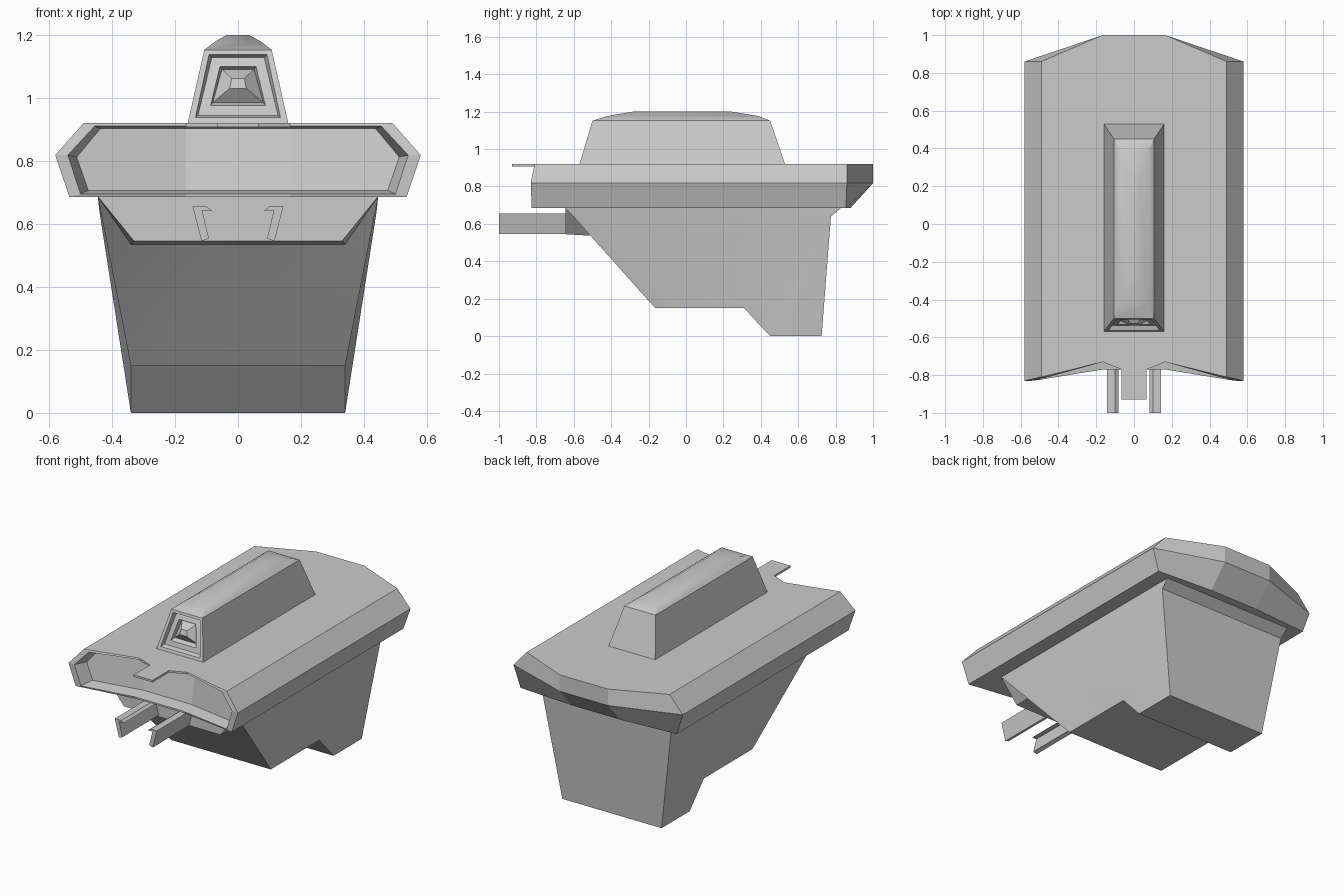
import bpy, bmesh

if "Cube" in bpy.data.objects:
    bpy.data.objects.remove(bpy.data.objects["Cube"])


def build(name, polys, smooth=None):
    """Make an object from polygons given as coordinate lists, welding shared corners."""
    bm = bmesh.new()
    for p in polys:
        bm.faces.new([bm.verts.new(c) for c in p])
    bmesh.ops.remove_doubles(bm, verts=bm.verts, dist=1e-4)
    bmesh.ops.recalc_face_normals(bm, faces=bm.faces)
    me = bpy.data.meshes.new(name)
    bm.to_mesh(me)
    bm.free()
    ob = bpy.data.objects.new(name, me)
    bpy.context.collection.objects.link(ob)
    if smooth:
        bpy.context.view_layer.objects.active = ob
        ob.select_set(True)
        bpy.ops.object.shade_smooth_by_angle(angle=smooth)
        ob.select_set(False)
    return ob


def loft(rings):
    """Quads between successive closed rings."""
    out = []
    for a, b in zip(rings, rings[1:]):
        n = len(a)
        out += [[a[i], a[(i + 1) % n], b[(i + 1) % n], b[i]] for i in range(n)]
    return out


def flip(p):
    return [(-x, y, z) for x, y, z in p]


def mirror_ring(half):
    return half + flip(half)[::-1]


def prism(name, poly, offset):
    top = [tuple(a + b for a, b in zip(p, offset)) for p in poly]
    return build(name, [poly, top] + loft([poly, top]))


# Upper hull: hexagonal section, dished open front, pointed back
front_y = [-.77, -.825, -.83, -.81, -.73]


def section(xz, ys, dy=0):
    return mirror_ring([(x, y + dy, z) for (x, z), y in zip(xz, ys)])


outer = [(.165, .685), (.535, .685), (.58, .818), (.49, .92), (.165, .92)]
lip = [(.165, .695), (.50, .695), (.54, .818), (.455, .91), (.165, .91)]
dish = [(.165, .706), (.475, .706), (.512, .812), (.437, .902), (.165, .902)]
back = section(outer, [.88, .855, .86, .86, 1.0])
floor = section(dish, front_y, .08)
polys = loft([floor, section(lip, front_y), section(outer, front_y), back])
polys += [[floor[i] for i in f] for f in ((0, 4, 5, 9), (0, 1, 2, 3, 4), (5, 6, 7, 8, 9))]
mid = (.165, 1.0, .818)
mid_l = (-.165, 1.0, .818)
half = [[back[4], back[3], back[2], mid], [mid, back[2], back[1], back[0]]]
polys += half + [flip(p) for p in half]
polys += [[back[4], back[5], mid_l, mid], [mid, mid_l, back[9], back[0]]]
build("upper_hull", polys)

# Thin tongue over the front opening
prism("front_tongue", mirror_ring([(.165, -.73, .908), (.065, -.77, .908), (.065, -.93, .908)]),
      (0, 0, .012))

# Lower tub: tapered sides, sloped front, stepped base
A, B, C = (.445, -.645, .687), (.33, -.645, .545), (.34, -.48, .535)
D, E, F = (.34, -.165, .15), (.34, .31, .15), (.34, .45, 0)
G, H, I = (.34, .725, 0), (.44, .775, .64), (.445, .83, .687)
side = [[A, B, C], [A, C, D], [A, D, E], [A, E, H], [E, F, H], [F, G, H], [A, H, I]]
polys = side + [flip(p) for p in side]
loop = [A, B, C, D, E, F, G, H, I]
for p, q in zip(loop, loop[1:] + loop[:1]):
    polys.append([p, q] + flip([q, p]))
build("lower_tub", polys, .5)

# Pair of hooked rails
rail = [(.083, .643), (.1, .655), (.144, .655), (.116, .545), (.092, .553), (.114, .643)]
for s, label in ((1, "right"), (-1, "left")):
    prism("rail_" + label, [(s * x, -1, z) for x, z in rail], (0, .5, 0))


# Roof housing: tapered box with softened crown
def box_ring(w, y0, y1, z):
    return [(-w, y0, z), (w, y0, z), (w, y1, z), (-w, y1, z)]


rings = [box_ring(.16, -.57, .53, .918), box_ring(.107, -.5, .45, 1.152),
         box_ring(.075, -.42, .385, 1.177), box_ring(.035, -.285, .245, 1.2)]
polys = loft(rings)
front = polys.pop(0)
polys += [rings[0], rings[-1]]


# Recessed lamp in the sloped front of the housing
def lamp_ring(zb, zt, wb, wt, dy):
    y = lambda z: -.57 + (z - .918) * .07 / .234 + dy
    return [(-wb, y(zb), zb), (wb, y(zb), zb), (wt, y(zt), zt), (-wt, y(zt), zt)]


lamp = [front,
        lamp_ring(.937, 1.137, .135, .092, 0),
        lamp_ring(.944, 1.128, .127, .083, .025),
        lamp_ring(.975, 1.100, .087, .057, .02),
        lamp_ring(.985, 1.090, .080, .051, .045),
        lamp_ring(1.03, 1.062, .026, .02, 0)]
polys += loft(lamp) + [lamp[-1]]
build("roof_housing", polys, .6)
